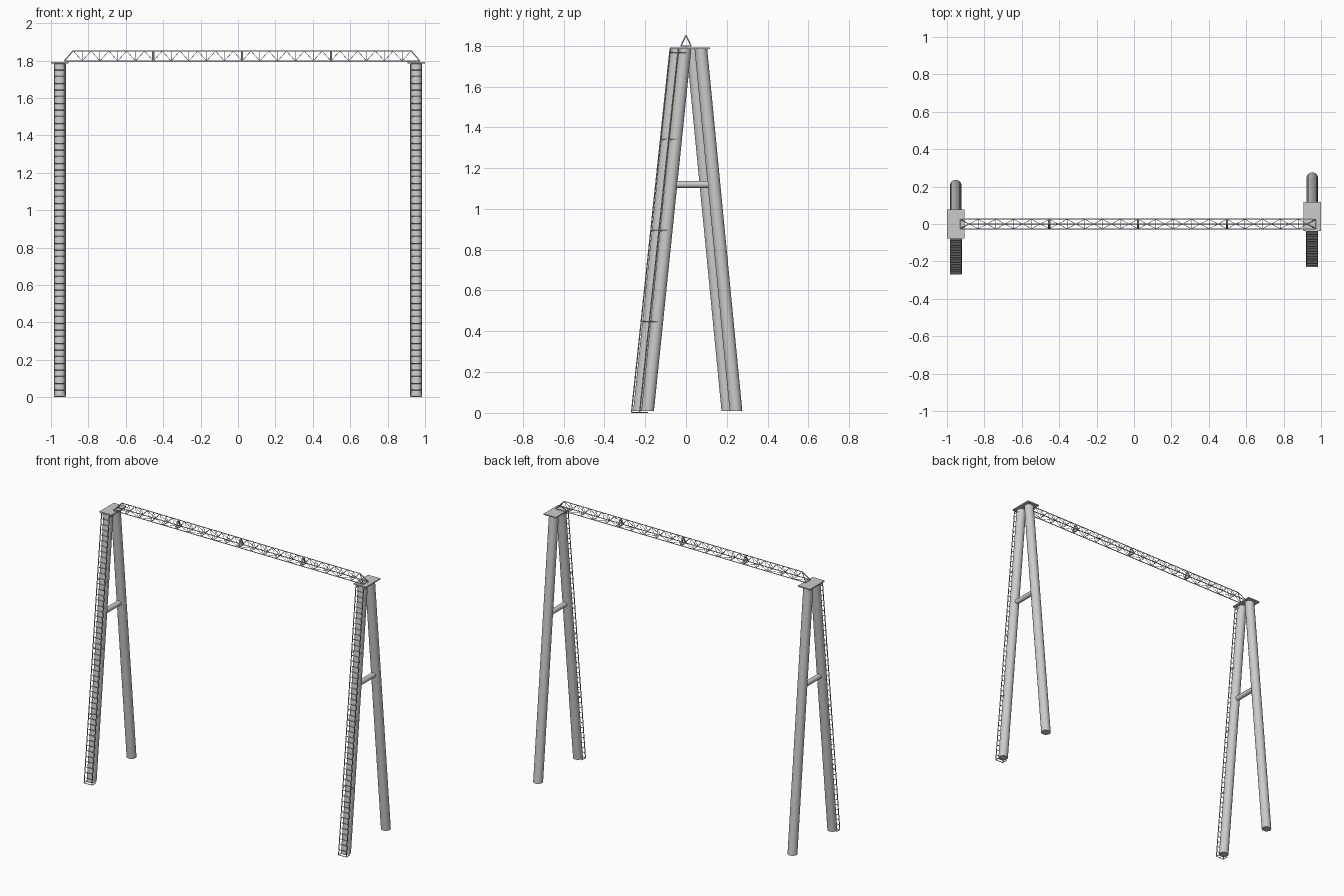
import bpy, bmesh, math
from mathutils import Vector

if "Cube" in bpy.data.objects:
    bpy.data.objects.remove(bpy.data.objects["Cube"])


def add_bar(bm, a, b, r, sides=6):
    """Round bar between two points."""
    a, b = Vector(a), Vector(b)
    d = b - a
    rot = d.to_track_quat('Z', 'Y').to_matrix().to_4x4()
    rot.translation = (a + b) / 2
    bmesh.ops.create_cone(bm, cap_ends=True, segments=sides, radius1=r,
                          radius2=r, depth=d.length, matrix=rot)


def make(name, bm, smooth=False):
    me = bpy.data.meshes.new(name)
    bm.to_mesh(me)
    bm.free()
    ob = bpy.data.objects.new(name, me)
    bpy.context.collection.objects.link(ob)
    if smooth:
        bpy.ops.object.select_all(action='DESELECT')
        ob.select_set(True)
        bpy.context.view_layer.objects.active = ob
        bpy.ops.object.shade_smooth_by_angle(angle=math.radians(40))
    return ob


def make_bars(name, bars, r, sides=6, smooth=False):
    bm = bmesh.new()
    for a, b in bars:
        add_bar(bm, a, b, r, sides)
    return make(name, bm, smooth)


def make_leg(name, foot, top, r, sides=24):
    """Sloping tube with level ends: an upright cylinder sheared in y."""
    bm = bmesh.new()
    bmesh.ops.create_cone(bm, cap_ends=True, segments=sides, radius1=r,
                          radius2=r, depth=1)
    foot, top = Vector(foot), Vector(top)
    for v in bm.verts:
        p = foot.lerp(top, v.co.z + 0.5)
        v.co = Vector((p.x + v.co.x, p.y + v.co.y, p.z))
    return make(name, bm, True)


def a_frame(side, cx, cy):
    # Two sloping legs and the cross tie
    make_leg(side + "_front_leg", (cx, cy - 0.228, 0.01), (cx, cy - 0.045, 1.785), 0.031)
    make_leg(side + "_back_leg", (cx, cy + 0.205, 0.01), (cx, cy + 0.033, 1.785), 0.031)
    make_bars(side + "_cross_tie", [((cx, cy - 0.11, 1.12), (cx, cy + 0.095, 1.12))],
              0.017, 20, True)
    # Cap plate
    bm = bmesh.new()
    bmesh.ops.create_cube(bm, size=1)
    for v in bm.verts:
        v.co = Vector((cx + v.co.x * 0.093, cy + v.co.y * 0.157, 1.788 + v.co.z * 0.008))
    make(side + "_cap_plate", bm)
    # Ladder on the front leg
    lo, hi = Vector((cx, cy - 0.267, 0.003)), Vector((cx, cy - 0.078, 1.785))
    off = Vector((0.0295, 0, 0))
    make_bars(side + "_ladder_rails", [(lo + s * off, hi + s * off) for s in (-1, 1)], 0.003)
    n = 50
    rungs = []
    for i in range(n + 1):
        p = lo.lerp(hi, i / n)
        rungs.append((p - off, p + off))
    make_bars(side + "_ladder_rungs", rungs, 0.0025)
    # Stand-off brackets holding the ladder to the leg
    brackets = []
    for t in (0.0, 0.25, 0.5, 0.75, 0.99):
        p = lo.lerp(hi, t)
        for s in (-1, 1):
            brackets.append((p + s * off, p + s * off + Vector((0, 0.04, 0))))
    make_bars(side + "_ladder_brackets", brackets, 0.0025)


a_frame("left", -0.953, 0.0)
a_frame("right", 0.953, 0.04)

# Triangular lattice beam
X0, X1, INSET = -0.928, 0.972, 0.045
ZB, ZT, W = 1.798, 1.851, 0.0255


def corners(x):
    return [Vector((x, -W, ZB)), Vector((x, W, ZB)), Vector((x, 0, ZT))]


b0, b1 = corners(X0), corners(X1)
t0, t1 = corners(X0 + INSET)[2], corners(X1 - INSET)[2]
chords = [(b0[0], b1[0]), (b0[1], b1[1]), (t0, t1)]
for i in (0, 1):
    chords += [(b0[i], t0), (b1[i], t1)]
make_bars("beam_chords", chords, 0.003)

# Zigzag lacing on the two sloping faces, cross bars on the bottom face
lacing = []
sections, panels = 4, 5
step = (X1 - X0) / (sections * panels)
for k in range(sections * panels):
    xa, xb = X0 + k * step, X0 + (k + 1) * step
    apex = corners((xa + xb) / 2)[2]
    A, B = corners(xa), corners(xb)
    for i in (0, 1):
        lacing += [(A[i], apex), (apex, B[i])]
        if k > 0:
            lacing.append((A[i], A[2]))
    lacing += [(A[0], A[1]), (A[k % 2], B[1 - k % 2])]
lacing.append((b1[0], b1[1]))
make_bars("beam_lacing", lacing, 0.0014, 5)

# Triangular joint frames between beam sections
joints = []
for s in range(1, sections):
    for dx in (-0.003, 0.003):
        c = corners(X0 + s * (X1 - X0) / sections + dx)
        joints += [(c[i], c[(i + 1) % 3]) for i in range(3)]
make_bars("beam_joint_frames", joints, 0.003)
